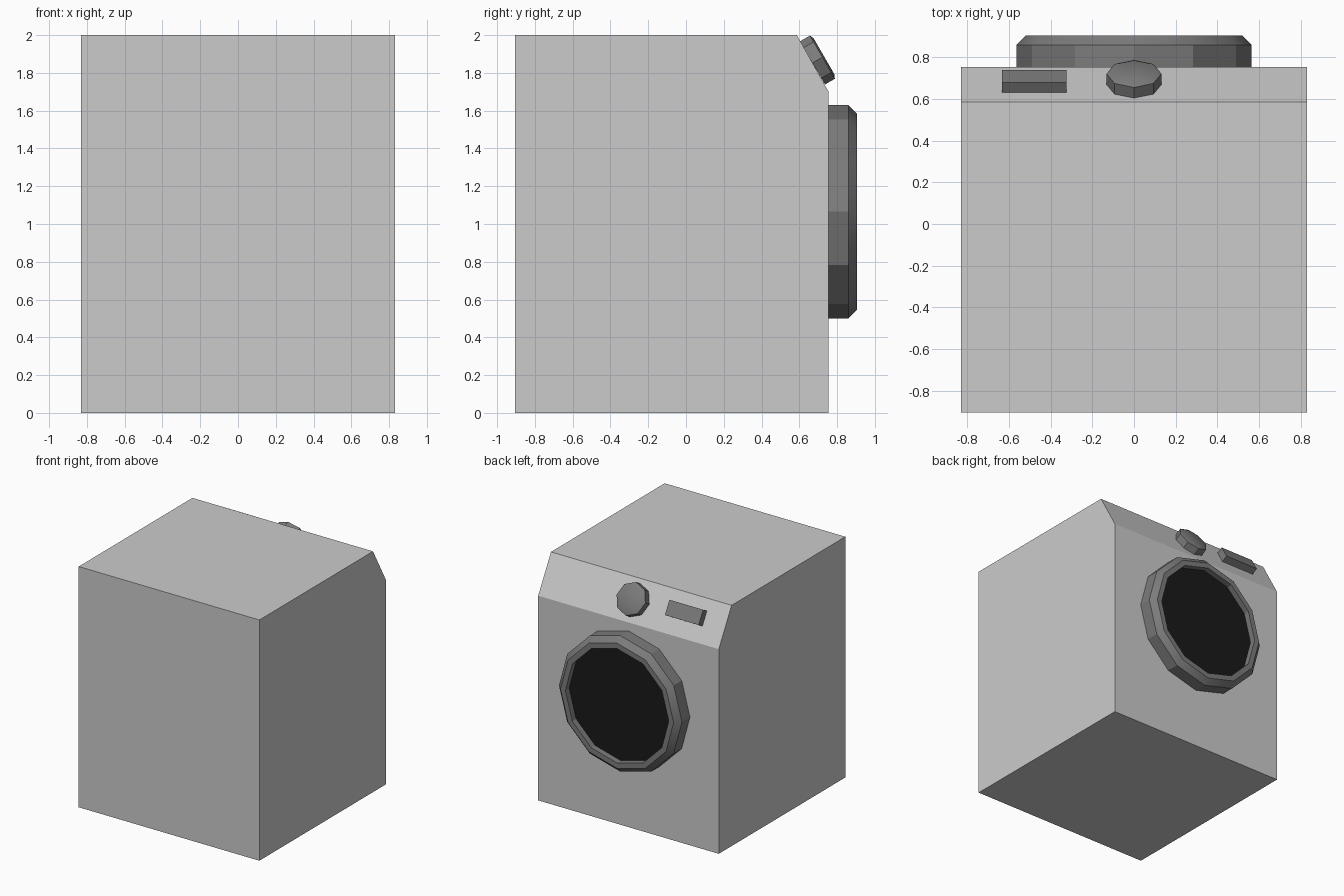
import bpy, bmesh
from math import radians, cos, sin, pi
from mathutils import Matrix

if "Cube" in bpy.data.objects:
    bpy.data.objects.remove(bpy.data.objects["Cube"])


def material(name, value):
    m = bpy.data.materials.new(name)
    m.diffuse_color = (value, value, value, 1)
    m.use_nodes = True
    m.node_tree.nodes["Principled BSDF"].inputs["Base Color"].default_value = m.diffuse_color
    return m


def finish(name, bm, matrix=None, mat=None, smooth=False):
    bmesh.ops.recalc_face_normals(bm, faces=bm.faces)
    me = bpy.data.meshes.new(name)
    bm.to_mesh(me)
    bm.free()
    ob = bpy.data.objects.new(name, me)
    bpy.context.collection.objects.link(ob)
    if matrix:
        ob.matrix_world = matrix
    if mat:
        me.materials.append(mat)
    if smooth:
        bpy.ops.object.select_all(action='DESELECT')
        ob.select_set(True)
        bpy.context.view_layer.objects.active = ob
        bpy.ops.object.shade_smooth_by_angle(angle=radians(29))
    return ob


def lathe(profile, sides, cap_start=False, cap_end=False):
    """Rings of (radius, height) about local z, joined by quads."""
    bm = bmesh.new()
    rings = [[bm.verts.new((r * cos(2 * pi * i / sides), r * sin(2 * pi * i / sides), h))
              for i in range(sides)] for r, h in profile]
    for a, b in zip(rings, rings[1:]):
        for i in range(sides):
            j = (i + 1) % sides
            bm.faces.new((a[i], a[j], b[j], b[i]))
    if cap_start:
        bm.faces.new(rings[0][::-1])
    if cap_end:
        bm.faces.new(rings[-1])
    return bm


def place(x, y, z, tilt):
    return Matrix.Translation((x, y, z)) @ Matrix.Rotation(radians(tilt), 4, 'X')


dark = material("dark_grey", 0.2)
black = material("glass_black", 0.01)

# Cabinet: side profile with a sloped control panel, extruded across x
bm = bmesh.new()
side = [(-0.905, 0), (0.755, 0), (0.755, 1.70), (0.587, 2), (-0.905, 2)]
face = bm.faces.new([bm.verts.new((-0.83, y, z)) for y, z in side])
ext = bmesh.ops.extrude_face_region(bm, geom=[face])
bmesh.ops.translate(bm, vec=(1.66, 0, 0),
                    verts=[v for v in ext['geom'] if isinstance(v, bmesh.types.BMVert)])
finish("cabinet", bm)

# Door rim and recessed glass
door = place(0, 0.75, 1.065, -90)
rim = [(0.565, 0), (0.565, 0.11), (0.52, 0.155), (0.475, 0.155), (0.475, 0.105)]
finish("door_rim", lathe(rim, 12), door, dark, smooth=True)
finish("door_glass", lathe([(0.475, 0.105)], 12, cap_end=True), door, black)

# Control knob with a slightly domed cap
knob = [(0.132, 0), (0.132, 0.06), (0.11, 0.07)]
finish("control_knob", lathe(knob, 8, True, True), place(0, 0.67, 1.853, -60), dark, smooth=True)

# Display block
bm = bmesh.new()
bmesh.ops.create_cube(bm, size=1)
bmesh.ops.scale(bm, vec=(0.31, 0.12, 0.06), verts=bm.verts)
finish("display", bm, place(-0.48, 0.685, 1.88, -60), dark)
